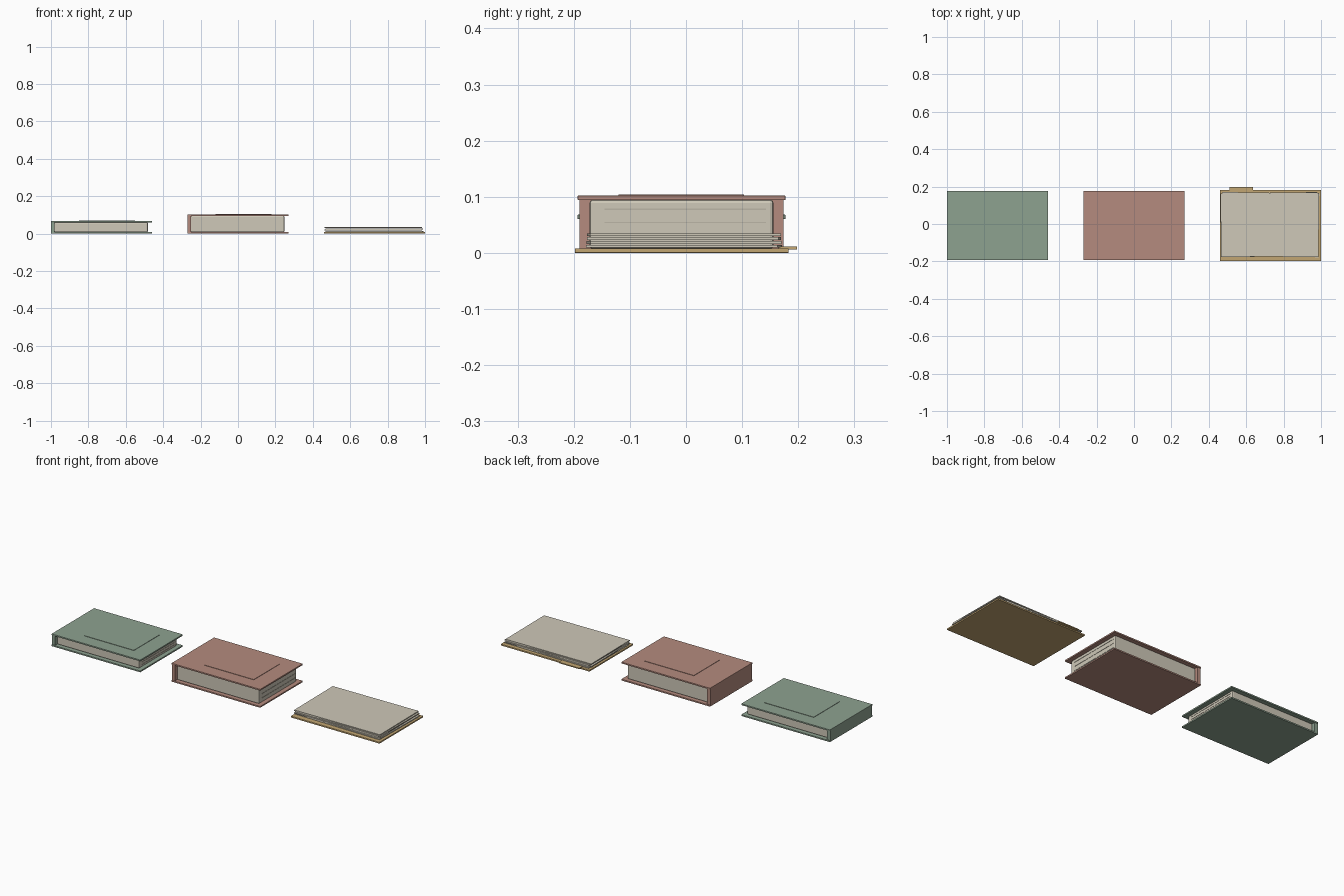
import bpy, bmesh, math
from mathutils import Matrix, Vector

if "Cube" in bpy.data.objects:
    bpy.data.objects.remove(bpy.data.objects["Cube"])


def material(name, rgb):
    m = bpy.data.materials.new(name)
    m.diffuse_color = (*rgb, 1)
    m.use_nodes = True
    m.node_tree.nodes["Principled BSDF"].inputs["Base Color"].default_value = m.diffuse_color
    return m


GREEN = material("green_cloth", (0.27, 0.36, 0.28))
RED = material("red_cloth", (0.46, 0.26, 0.21))
PAPER = material("paper", (0.62, 0.58, 0.48))
EDGE = material("page_edge", (0.50, 0.46, 0.38))
TAN = material("tan_card", (0.54, 0.38, 0.17))


def box(name, x, y, z, mat, turn=0.0, bevel=0.0):
    """Box from (min, max) ranges, optionally turned about z and bevelled."""
    lo, hi = Vector((x[0], y[0], z[0])), Vector((x[1], y[1], z[1]))
    bm = bmesh.new()
    bmesh.ops.create_cube(bm, size=1, matrix=Matrix.Diagonal((*(hi - lo), 1)))
    me = bpy.data.meshes.new(name)
    bm.to_mesh(me)
    bm.free()
    me.materials.append(mat)
    ob = bpy.data.objects.new(name, me)
    ob.location = (lo + hi) / 2
    ob.rotation_euler.z = math.radians(turn)
    bpy.context.collection.objects.link(ob)
    if bevel:
        mod = ob.modifiers.new("soft_edges", 'BEVEL')
        mod.width, mod.segments = bevel, 2
    return ob


def book(name, cx, height, mat, lines):
    t = 0.008
    x0, x1 = cx - 0.27, cx + 0.27
    cover_y = (-0.193, 0.177)
    # hard covers and spine
    box(name + "_back_cover", (x0, x1), cover_y, (0, t), mat, bevel=0.001)
    box(name + "_front_cover", (x0, x1), cover_y, (height - t, height), mat, bevel=0.001)
    box(name + "_spine", (x0, x0 + 0.02), (-0.190, 0.174), (t / 2, height - t / 2), mat)
    # page block with softened edges
    box(name + "_pages", (x0 + 0.018, x1 - 0.022), (-0.172, 0.156),
        (t - 0.001, height - t + 0.001), PAPER, bevel=0.006)
    # thin page lines on the fore edge
    for i, z in enumerate(lines):
        box(f"{name}_page_line_{i + 1}", (x1 - 0.03, x1 - 0.0205), (-0.145, 0.143),
            (z - 0.001, z + 0.001), EDGE)
    # raised panel on the front cover
    box(name + "_cover_panel", (cx - 0.12, cx + 0.18), (-0.12, 0.103),
        (height - 0.001, height + 0.002), mat)


book("green_book", -0.73, 0.068, GREEN, (0.020, 0.034, 0.048))
book("red_book", 0.0, 0.102, RED, (0.031, 0.0545, 0.0777))

# folder with its tab
box("folder_base", (0.46, 1.0), (-0.198, 0.183), (0, 0.008), TAN, bevel=0.001)
box("folder_tab", (0.51, 0.635), (0.165, 0.198), (0.006, 0.0115), TAN)

# loose paper bundles, each turned slightly
for i, turn in enumerate((-0.9, 0.8, -0.5, 0.6)):
    dx = 0.003 * (-1) ** i
    z = 0.0095 + 0.0068 * i
    box(f"paper_sheaf_{i + 1}", (0.467 + dx, 0.985 + dx), (-0.174, 0.167),
        (z, z + 0.005), PAPER, turn=turn)
